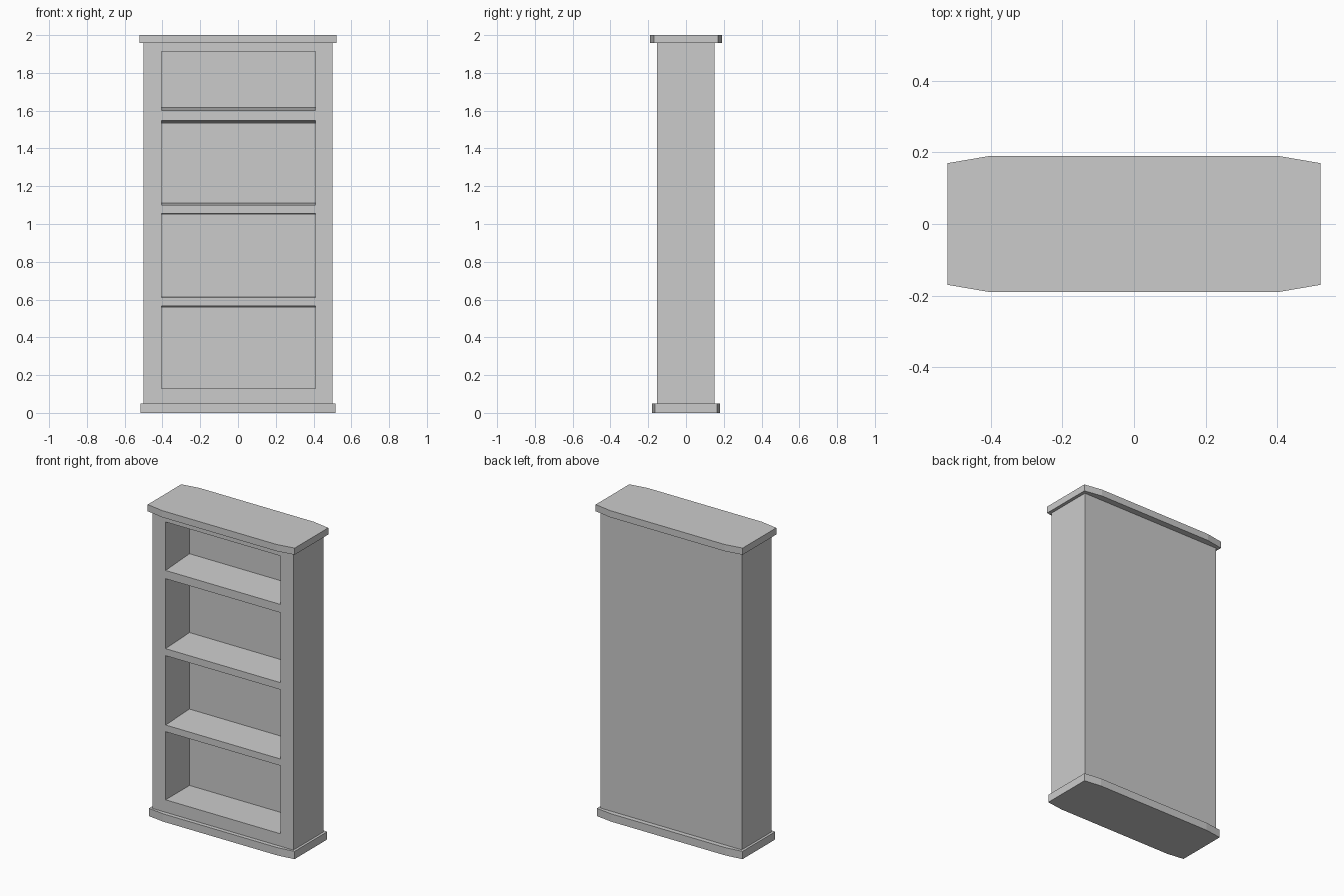
import bpy

if "Cube" in bpy.data.objects:
    bpy.data.objects.remove(bpy.data.objects["Cube"])


def prism(name, outline, axis, lo, hi):
    """Extrude a 2D outline along x (outline = y,z) or z (outline = x,y)."""
    def place(p, t):
        return (t, *p) if axis == 'x' else (*p, t)
    n = len(outline)
    verts = [place(p, t) for t in (lo, hi) for p in outline]
    faces = [tuple(reversed(range(n))), tuple(range(n, 2 * n))]
    faces += [(i, (i + 1) % n, n + (i + 1) % n, n + i) for i in range(n)]
    mesh = bpy.data.meshes.new(name)
    mesh.from_pydata(verts, [], faces)
    obj = bpy.data.objects.new(name, mesh)
    bpy.context.collection.objects.link(obj)
    return obj


def slab(name, x_end, y_mid, y_end, z0, z1):
    """Board whose long sides taper in toward both ends."""
    half = [(-x_end, -y_end), (-0.405, -y_mid), (0.405, -y_mid), (x_end, -y_end)]
    return prism(name, half + [(-x, -y) for x, y in half], 'z', z0, z1)


# Plinth and cornice
slab("plinth", 0.517, 0.18, 0.165, 0.0, 0.05)
slab("cornice", 0.522, 0.19, 0.17, 1.957, 2.0)

# Solid cabinet body
front, back, recess = -0.154, 0.15, 0.088
case = prism("case", [(-0.501, front), (0.501, front), (0.501, back), (-0.501, back)],
             'z', 0.05, 1.957)

# Shelf bays: floor and ceiling heights at the front, then at the back
bays = [(0.13, 0.567, 0.13, 0.558),
        (0.61, 1.055, 0.62, 1.051),
        (1.10, 1.549, 1.111, 1.531),
        (1.602, 1.913, 1.617, 1.913)]
bpy.context.view_layer.objects.active = case
for f0, f1, b0, b1 in bays:
    # Carry the slope a little past the front face for a clean cut
    over = 0.05
    k = over / (recess - front)
    o0, o1 = f0 - (b0 - f0) * k, f1 - (b1 - f1) * k
    cutter = prism("bay_cutter", [(front - over, o0), (recess, b0), (recess, b1),
                                  (front - over, o1)], 'x', -0.406, 0.411)
    cutter.hide_render = True
    mod = case.modifiers.new("bay", 'BOOLEAN')
    mod.operation = 'DIFFERENCE'
    mod.solver = 'EXACT'
    mod.object = cutter
    bpy.ops.object.modifier_apply(modifier=mod.name)
    bpy.data.objects.remove(cutter)
